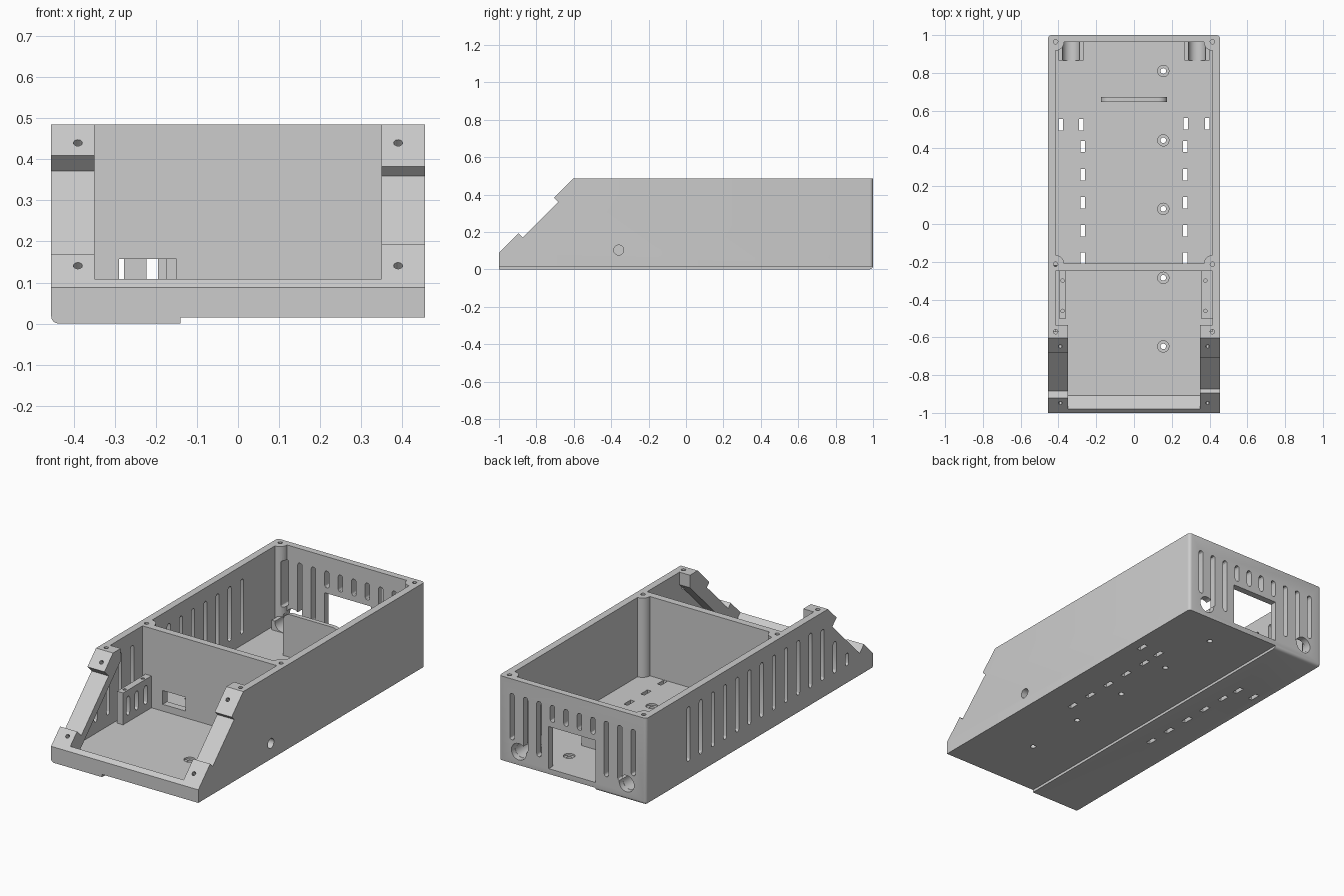
import bpy, bmesh, math
from mathutils import Vector, Matrix

if "Cube" in bpy.data.objects:
    bpy.data.objects.remove(bpy.data.objects["Cube"])

grey = bpy.data.materials.new("plain grey")
grey.diffuse_color = (0.604, 0.604, 0.604, 1)
grey.use_nodes = True
grey.node_tree.nodes["Principled BSDF"].inputs["Base Color"].default_value = grey.diffuse_color
PI = math.pi


def add_prism(bm, pts, axis, a, b):
    """Extrude a 2D outline along an axis: x uses (y,z), y uses (x,z), z uses (x,y)."""
    put = {'x': lambda p, t: (t, p[0], p[1]),
           'y': lambda p, t: (p[0], t, p[1]),
           'z': lambda p, t: (p[0], p[1], t)}[axis]
    lo = [bm.verts.new(put(p, a)) for p in pts]
    hi = [bm.verts.new(put(p, b)) for p in pts]
    n = len(pts)
    bm.faces.new(lo)
    bm.faces.new(hi[::-1])
    for i in range(n):
        bm.faces.new((lo[i], hi[i], hi[(i + 1) % n], lo[(i + 1) % n]))


def rect(x0, x1, y0, y1):
    return [(x0, y0), (x1, y0), (x1, y1), (x0, y1)]


def circle(cx, cy, r, n=20):
    return [(cx + r * math.cos(2 * PI * i / n), cy + r * math.sin(2 * PI * i / n)) for i in range(n)]


def slot(c, z0, z1, w=0.028, n=6):
    """Upright slot outline with round ends."""
    r = w / 2
    top = [(c + r * math.cos(PI * i / n), z1 - r + r * math.sin(PI * i / n)) for i in range(n + 1)]
    return top + [(c - x + c, z0 + z1 - z) for x, z in top]


def make(name, prisms, hidden=False):
    bm = bmesh.new()
    for p in prisms:
        add_prism(bm, *p)
    bmesh.ops.recalc_face_normals(bm, faces=bm.faces)
    me = bpy.data.meshes.new(name)
    bm.to_mesh(me)
    bm.free()
    ob = bpy.data.objects.new(name, me)
    bpy.context.collection.objects.link(ob)
    me.materials.append(grey)
    ob.hide_render = hidden
    return ob


def cut(ob, name, prisms, tilt=None):
    """Subtract prisms; a cut that would empty the part is dropped."""
    c = make(name, prisms, True)
    if tilt:
        c.data.transform(tilt)
    before = ob.data.copy()
    m = ob.modifiers.new(name, 'BOOLEAN')
    m.operation, m.solver, m.object = 'DIFFERENCE', 'EXACT', c
    bpy.context.view_layer.objects.active = ob
    bpy.ops.object.modifier_apply(modifier=m.name)
    if len(ob.data.polygons) < 6:
        ob.data = before
    bpy.data.objects.remove(c)


W, IN, ARM, FL = 0.455, 0.415, 0.35, 0.042   # half width, inner, arm inner, floor top

# Case: side profile with sloped front, rounded back and lower left edges
case = make("case", [([(-1, 0), (1, 0), (1, 0.485), (-0.603, 0.485), (-1, 0.088)], 'x', -W, W)])
bm = bmesh.new()
bm.from_mesh(case.data)


def rounded(e):
    a, b = (v.co for v in e.verts)
    back = a.y > 0.99 and b.y > 0.99
    low = a.z < 0.01 and b.z < 0.01
    return (back and abs(a.x - b.x) < 0.01) or (low and a.x < 0 and b.x < 0) or (back and low)


bmesh.ops.bevel(bm, geom=[e for e in bm.edges if rounded(e)], offset=0.018, segments=4,
                profile=0.5, affect='EDGES')
bm.to_mesh(case.data)
bm.free()

# Stepped underside
cut(case, "step", [(rect(-0.14, 1, -1, 0.015), 'y', -1.5, 1.5)])

# Rear bay with rounded screw posts in its corners
y0, y1, R = -0.21, 0.963, 0.045
bay = []
for cx, cy, start in ((-IN, y0, 90), (IN, y0, 180), (IN, y1, 270), (-IN, y1, 360)):
    for i in range(7):
        t = math.radians(start - 15 * i)
        bay.append((cx + R * math.cos(t), cy + R * math.sin(t)))
cut(case, "rear_bay", [(bay, 'z', FL, 1)])

# Front bay: undercut beneath the arms, then the open middle with a sloped lip
cut(case, "front_undercut", [([(-0.25, FL), (-0.25, 0.6), (-0.535, 0.6), (-0.535, 0.415),
                               (-0.908, FL)], 'x', -IN, IN)])
cut(case, "front_opening", [([(-0.25, FL), (-0.25, 0.6), (-0.98, 0.6), (-0.98, 0.108),
                              (-0.908, FL)], 'x', -ARM, ARM)])

# Panel recesses in the sloped arms
cut(case, "left_recess", [([(-0.957, 0.205), (-0.883, 0.131), (-0.642, 0.372), (-0.716, 0.446)],
                           'x', -1, -0.3)])
cut(case, "right_recess", [([(-0.917, 0.215), (-0.873, 0.171), (-0.684, 0.36), (-0.728, 0.404)],
                            'x', 0.3, 1)])

# Side vents on the left, shortened under the sloped arm
vents = []
for i in range(14):
    y = 0.627 - 0.1075 * i
    vents.append((slot(y, 0.105, min(0.41, y + 0.945)), 'x', -0.6, -0.405))
cut(case, "side_vents", vents)

# Back panel vents, mains window and cable holes
back = []
for i in range(10):
    x = -0.375 + 0.0833 * i
    z0 = 0.31 if 3 <= i <= 6 else (0.145 if i in (0, 9) else 0.095)
    back.append((slot(x, z0, 0.405), 'y', 0.93, 1.1))
back.append((rect(-0.14, 0.148, 0.045, 0.28), 'y', 0.93, 1.1))
cut(case, "back_openings", back)
cut(case, "cable_holes", [(circle(s * 0.333, 0.09, 0.046, 24), 'y', 0.94, 1.1) for s in (-1, 1)])

# Window in the partition and round hole in the right wall
cut(case, "partition_window", [(rect(-0.29, -0.15, 0.08, 0.157), 'y', -0.3, -0.15)])
cut(case, "side_hole", [(circle(-0.36, 0.103, 0.027), 'x', 0.4, 0.6)])

# Floor slots and floor screw holes with wide recesses
floor = [(-0.387, 0.525), (-0.28, 0.525), (0.387, 0.53), (0.275, 0.53)]
floor += [(s * 0.272, y) for s in (-1, 1) for y in (0.41, 0.26, 0.113, -0.035, -0.182)]
cut(case, "floor_slots", [(rect(x - 0.012, x + 0.012, max(y - 0.03, -0.208), y + 0.03), 'z', -0.1, 0.1)
                          for x, y in floor])
screws = (0.81, 0.443, 0.08, -0.285, -0.648)
cut(case, "floor_holes", [(circle(0.155, y, 0.015, 16), 'z', -0.1, 0.1) for y in screws])
cut(case, "floor_recesses", [(circle(0.155, y, 0.03), 'z', 0.032, 0.1) for y in screws])

# Lid screw holes and panel screw holes square to the slope
cut(case, "lid_holes", [(circle(s * IN, y, 0.012, 12), 'z', 0.38, 0.6)
                        for s in (-1, 1) for y in (0.965, -0.213, -0.57)])
for y in (-0.947, -0.648):
    tilt = Matrix.Translation(Vector((0, y, y + 1.088))) @ Matrix.Rotation(PI / 4, 4, 'X')
    cut(case, "arm_holes", [(circle(s * 0.39, 0, 0.011, 12), 'z', -0.045, 0.05) for s in (-1, 1)], tilt)

# Slotted brackets in the front bay
for name, a, b in (("left_bracket", -0.397, -0.36), ("right_bracket", 0.355, 0.416)):
    br = make(name, [(rect(-0.5, -0.249, FL - 0.005, 0.22), 'x', a, b)])
    if a < 0:
        cut(br, "bracket_slots", [(slot(y, 0.08, 0.185), 'x', -0.45, -0.3) for y in (-0.455, -0.38, -0.3)])
    cut(br, "bracket_holes", [(circle(math.copysign(0.378, a), y, 0.009, 12), 'z', 0.19, 0.3)
                              for y in (-0.3, -0.46)])

# Cable saddles behind the back holes
for name, s in (("left_cable_saddle", -1), ("right_cable_saddle", 1)):
    sad = make(name, [(rect(s * 0.333 - 0.066, s * 0.333 + 0.066, FL - 0.005, 0.095), 'y', 0.865, 0.968)])
    cut(sad, "trough", [(circle(s * 0.333, 0.09, 0.045, 24), 'y', 0.8, 1.1)])

# Upright divider plate with rounded top corners
top = [(0.13 + 0.045 * math.cos(t), 0.235 + 0.045 * math.sin(t)) for t in (i * PI / 12 for i in range(7))]
outline = [(-0.175, FL - 0.005), (0.175, FL - 0.005)] + top + [(-x, z) for x, z in reversed(top)]
make("divider_plate", [(outline, 'y', 0.647, 0.672)])

# Smooth round walls, keep edges sharp
for ob in bpy.context.scene.objects:
    bpy.ops.object.select_all(action='DESELECT')
    ob.select_set(True)
    bpy.context.view_layer.objects.active = ob
    bpy.ops.object.shade_smooth_by_angle(angle=math.radians(30))
